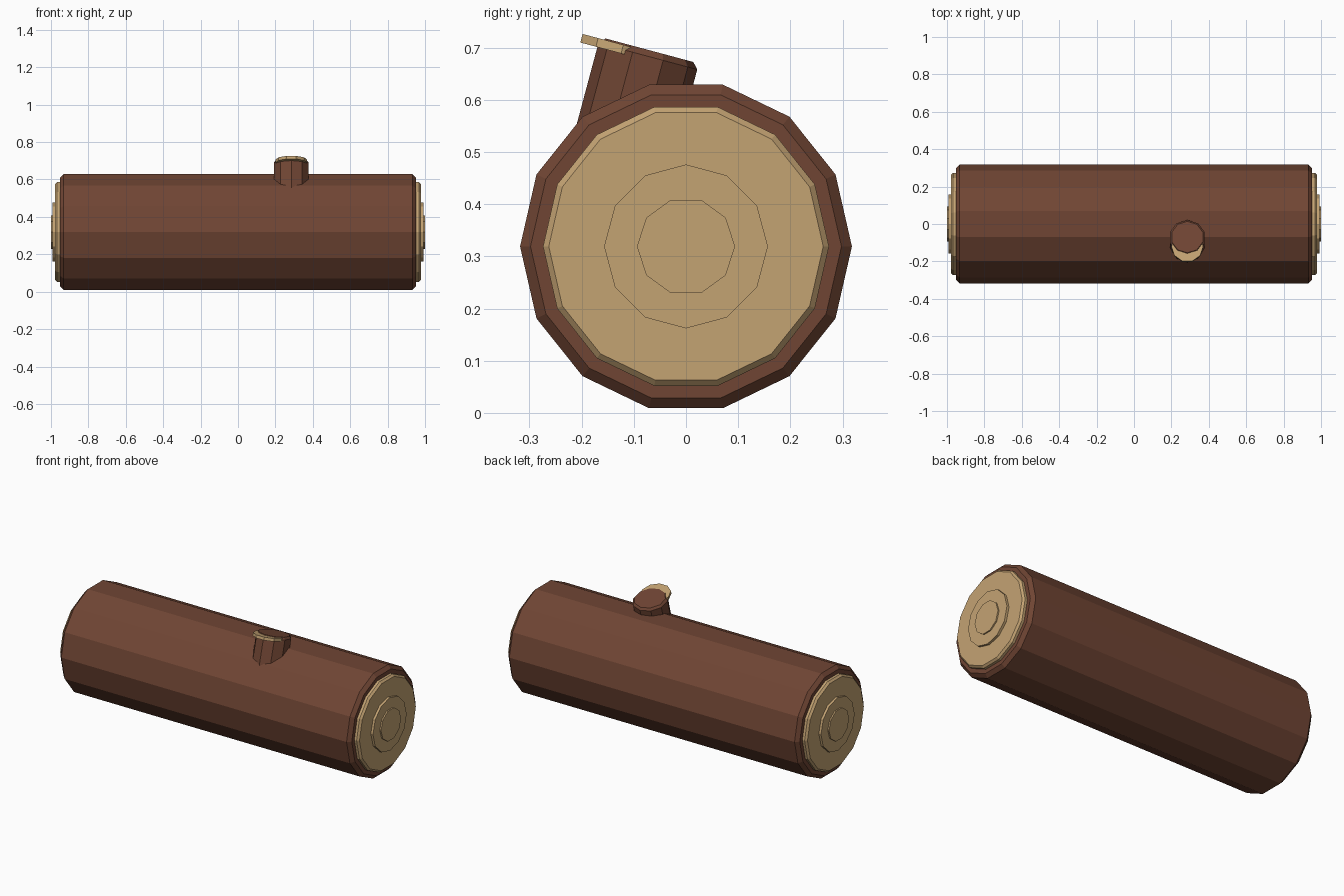
import bpy
import math
from mathutils import Matrix, Vector

if "Cube" in bpy.data.objects:
    bpy.data.objects.remove(bpy.data.objects["Cube"], do_unlink=True)


def make_material(name, rgb):
    mat = bpy.data.materials.new(name)
    mat.use_nodes = True
    mat.diffuse_color = (*rgb, 1)
    mat.node_tree.nodes["Principled BSDF"].inputs["Base Color"].default_value = (*rgb, 1)
    return mat


bark = make_material("bark brown", (0.162, 0.060, 0.034))
wood = make_material("cut wood tan", (0.552, 0.366, 0.171))


def lathe(name, profile, sides, origin, axis, start, mat):
    """Closed faceted solid from (radius, height) rings; 'start' points to the first corner."""
    w = Vector(axis).normalized()
    u = Vector(start).normalized()
    v = w.cross(u)
    verts = []
    for radius, height in profile:
        for i in range(sides):
            a = math.tau * i / sides
            verts.append(Vector(origin) + w * height + (u * math.cos(a) + v * math.sin(a)) * radius)
    faces = [tuple(reversed(range(sides)))]
    for r in range(len(profile) - 1):
        for i in range(sides):
            j = (i + 1) % sides
            faces.append((r * sides + i, r * sides + j, (r + 1) * sides + j, (r + 1) * sides + i))
    last = (len(profile) - 1) * sides
    faces.append(tuple(range(last, last + sides)))
    mesh = bpy.data.meshes.new(name)
    mesh.from_pydata(verts, [], faces)
    mesh.materials.append(mat)
    mesh.update()
    obj = bpy.data.objects.new(name, mesh)
    bpy.context.collection.objects.link(obj)
    return obj


# Trunk with chamfered rims
centre = (0, 0, 0.319)
R, L, C = 0.318, 0.952, 0.02
lathe("log_trunk", [(R - C, -L), (R, C - L), (R, L - C), (R - C, L)],
      14, centre, (1, 0, 0), (0, 1, 0), bark)

# Stepped growth rings on both cut ends
for side, sign in (("left", 1), ("right", -1)):
    axis = (sign, 0, 0)
    lathe(side + "_end_disc", [(0.274, 0.9), (0.274, 0.967), (0.263, 0.978)],
          14, centre, axis, (0, 1, 0), wood)
    lathe(side + "_middle_ring", [(0.157, 0.95), (0.157, 0.992)],
          12, centre, axis, (0, 1, 0), wood)
    lathe(side + "_core_ring", [(0.094, 0.96), (0.094, 1.0)],
          10, centre, axis, (0, 1, 0), wood)

# Branch stub leaning backwards out of the trunk
tilt = Matrix.Rotation(math.radians(-15), 3, "X")
up = tilt @ Vector((0, 0, 1))
across = tilt @ Vector((0, 1, 0))
top = Vector((0.285, -0.07, 0.695))
lathe("branch_stub", [(0.098, -0.25), (0.098, -0.012), (0.087, 0)],
      10, top, up, across, bark)

# Thin wood slice sticking out at the front of the stub
lathe("branch_wood_slice", [(0.085, -0.02), (0.085, -0.003)],
      10, top - across * 0.051, up, (1, 0, 0), wood)
